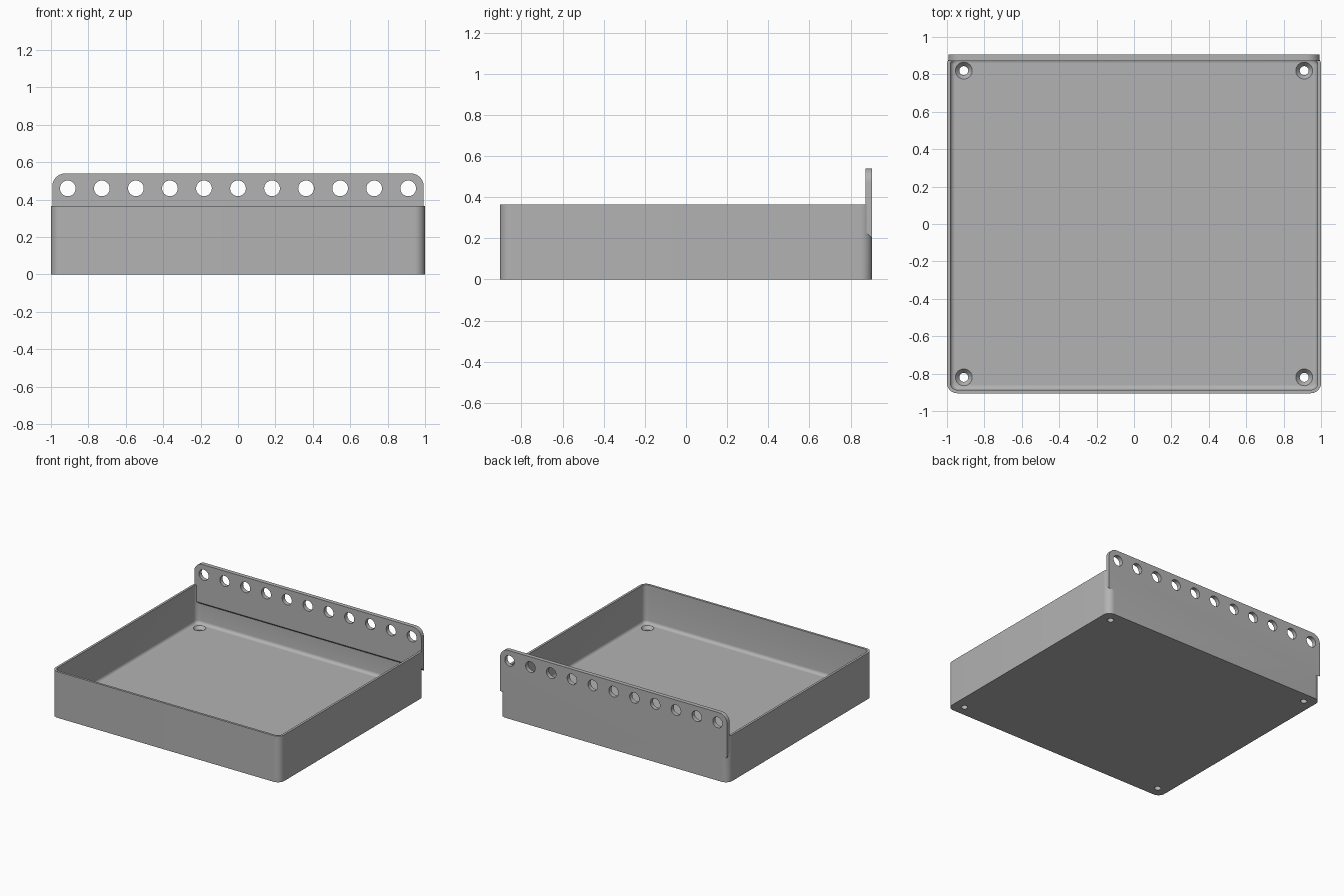
import bpy, bmesh
from math import sin, cos, pi, radians
from mathutils import Vector

if "Cube" in bpy.data.objects:
    bpy.data.objects.remove(bpy.data.objects["Cube"])

HX, HY, HEIGHT = 1.0, 0.905, 0.365      # half sizes and rim height
WALL, FLOOR, FILLET, CORNER = 0.018, 0.06, 0.025, 0.055
PANEL_Y, PANEL_TOP = 0.872, 0.54

grey = bpy.data.materials.new("plain grey")
grey.use_nodes = True
grey.diffuse_color = (0.45, 0.45, 0.45, 1)
grey.node_tree.nodes["Principled BSDF"].inputs["Base Color"].default_value = grey.diffuse_color


def loft(name, loops):
    """Closed solid through matching loops of points."""
    bm = bmesh.new()
    rings = [[bm.verts.new(p) for p in loop] for loop in loops]
    n = len(rings[0])
    for a, b in zip(rings, rings[1:]):
        for i in range(n):
            j = (i + 1) % n
            bm.faces.new((a[i], a[j], b[j], b[i]))
    bm.faces.new(rings[0][::-1])
    bm.faces.new(rings[-1])
    bmesh.ops.recalc_face_normals(bm, faces=bm.faces)
    mesh = bpy.data.meshes.new(name)
    bm.to_mesh(mesh)
    bm.free()
    mesh.materials.append(grey)
    obj = bpy.data.objects.new(name, mesh)
    bpy.context.collection.objects.link(obj)
    return obj


def rounded_loop(inset, z, steps=10):
    """Rounded rectangle, inset from the outer wall."""
    r = CORNER - inset
    points = []
    for quarter, (sx, sy) in enumerate([(1, 1), (-1, 1), (-1, -1), (1, -1)]):
        for k in range(steps + 1):
            a = (quarter + k / steps) * pi / 2
            points.append((sx * (HX - CORNER) + r * cos(a),
                           sy * (HY - CORNER) + r * sin(a), z))
    return points


def lathe(name, profile, sides=32):
    """Solid of revolution about z from (radius, z) pairs."""
    return loft(name, [[(r * cos(2 * pi * k / sides), r * sin(2 * pi * k / sides), z)
                        for k in range(sides)] for r, z in profile])


def combine(target, tool, operation):
    mod = target.modifiers.new(operation, "BOOLEAN")
    mod.operation, mod.solver, mod.object = operation, "EXACT", tool
    bpy.context.view_layer.update()
    bpy.context.view_layer.objects.active = target
    bpy.ops.object.modifier_apply(modifier=mod.name)
    bpy.data.objects.remove(tool)


# Tray: outer wall, rim, inner wall, then a fillet down to the floor
loops = [rounded_loop(0, 0), rounded_loop(0, HEIGHT), rounded_loop(WALL, HEIGHT)]
for k in range(6):
    a = k / 5 * pi / 2
    loops.append(rounded_loop(WALL + FILLET * (1 - cos(a)),
                              FLOOR + FILLET * (1 - sin(a))))
tray = loft("tray", loops)

# Back panel with rounded top corners and a sloping underside
PX, R = 0.993, 0.07
outline = [(-PX, None), (PX, None)]
for side in (1, -1):
    for k in range(11):
        a = k / 10 * pi / 2
        a = a if side == 1 else pi / 2 + a
        outline.append((side * (PX - R) + R * cos(a), PANEL_TOP - R + R * sin(a)))
panel = loft("back_panel", [[(x, y, low if z is None else z) for x, z in outline]
                            for y, low in ((PANEL_Y, 0.233), (HY, 0.2))])

# Row of round holes through the panel
for i in range(11):
    cutter = lathe("panel_hole_cutter", [(0.042, -0.1), (0.042, 0.1)])
    cutter.rotation_euler.x = radians(90)
    cutter.location = Vector(((i - 5) * 0.182, HY, 0.46))
    combine(panel, cutter, "DIFFERENCE")

combine(tray, panel, "UNION")

# Countersunk screw holes in the floor corners
for x in (-0.91, 0.91):
    for y in (-0.82, 0.82):
        cutter = lathe("screw_hole_cutter", [(0.024, -0.05), (0.024, 0.035),
                                             (0.045, FLOOR), (0.045, FLOOR + 0.03)])
        cutter.location = (x, y, 0)
        combine(tray, cutter, "DIFFERENCE")

bpy.ops.object.select_all(action="DESELECT")
tray.select_set(True)
bpy.context.view_layer.objects.active = tray
bpy.ops.object.shade_smooth_by_angle(angle=radians(30))
